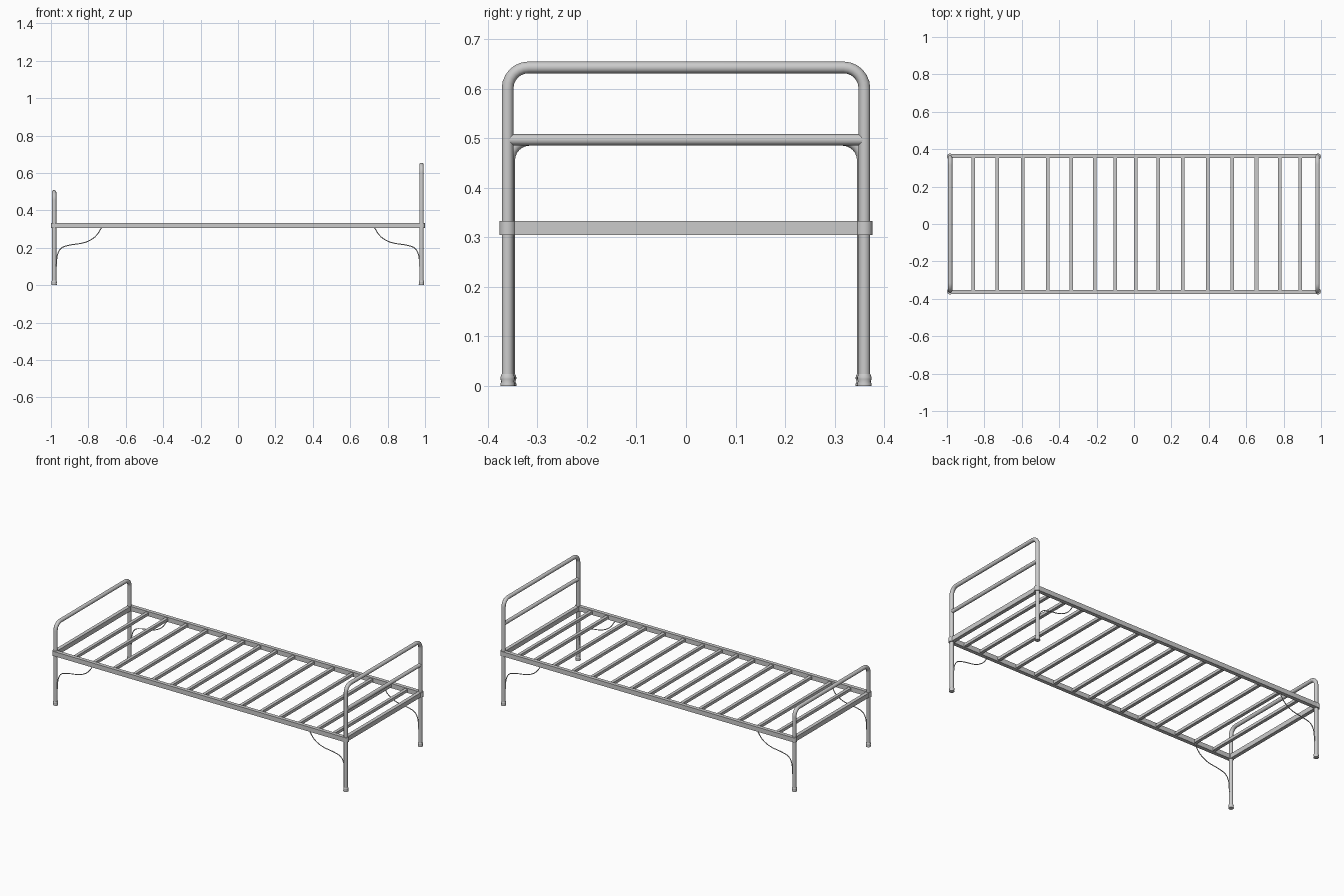
import bpy, bmesh, math
from mathutils import Vector

if "Cube" in bpy.data.objects:
    bpy.data.objects.remove(bpy.data.objects["Cube"])

R = 0.0118          # tube radius
RAIL_Z, RAIL_H = 0.319, 0.028


def smooth(ob, angle=40):
    bpy.ops.object.select_all(action='DESELECT')
    bpy.context.view_layer.objects.active = ob
    ob.select_set(True)
    bpy.ops.object.shade_smooth_by_angle(angle=math.radians(angle))


def box(name, loc, size):
    bpy.ops.mesh.primitive_cube_add(size=1, location=loc)
    ob = bpy.context.object
    ob.name = name
    ob.scale = size
    bpy.ops.object.transform_apply(location=False, rotation=False, scale=True)
    return ob


def tube(name, pts, radius, res=4):
    cu = bpy.data.curves.new(name, 'CURVE')
    cu.dimensions = '3D'
    cu.bevel_depth = radius
    cu.bevel_resolution = res
    cu.use_fill_caps = True
    sp = cu.splines.new('POLY')
    sp.points.add(len(pts) - 1)
    for p, co in zip(sp.points, pts):
        p.co = (*co, 1)
    ob = bpy.data.objects.new(name, cu)
    bpy.context.collection.objects.link(ob)
    bpy.ops.object.select_all(action='DESELECT')
    bpy.context.view_layer.objects.active = ob
    ob.select_set(True)
    bpy.ops.object.convert(target='MESH')
    ob = bpy.context.object
    smooth(ob)
    return ob


def hoop(name, x, y, top, bend=0.042, steps=6):
    # legs and top bar as one bent tube
    arc = []
    for i in range(steps + 1):
        a = math.pi / 2 * i / steps
        arc.append((y - bend + bend * math.cos(a), top - bend + bend * math.sin(a)))
    half = [(y, 0.006)] + arc
    pts = [(x, -py, z) for py, z in half] + [(x, py, z) for py, z in reversed(half)]
    return tube(name, pts, R)


def lathe(name, loc, profile, segs=16):
    bm = bmesh.new()
    rings = [[bm.verts.new((r * math.cos(2 * math.pi * i / segs),
                            r * math.sin(2 * math.pi * i / segs), z))
              for i in range(segs)] for r, z in profile]
    for a, b in zip(rings, rings[1:]):
        for i in range(segs):
            j = (i + 1) % segs
            bm.faces.new((a[i], a[j], b[j], b[i]))
    bm.faces.new(list(reversed(rings[0])))
    bm.faces.new(rings[-1])
    me = bpy.data.meshes.new(name)
    bm.to_mesh(me)
    bm.free()
    ob = bpy.data.objects.new(name, me)
    ob.location = loc
    bpy.context.collection.objects.link(ob)
    smooth(ob)
    return ob


def catmull(pts, n=5):
    p = [Vector(q) for q in pts]
    p = [2 * p[0] - p[1]] + p + [2 * p[-1] - p[-2]]
    out = []
    for a, b, c, d in zip(p, p[1:], p[2:], p[3:]):
        for i in range(n):
            t = i / n
            out.append(0.5 * (2 * b + (c - a) * t + (2 * a - 5 * b + 4 * c - d) * t * t
                              + (3 * b - a - 3 * c + d) * t ** 3))
    return out + [p[-2]]


# head and foot hoops, with the extra bar in the headboard
HEAD_X, FOOT_X = 0.981, -0.983
hoop("headboard_hoop", HEAD_X, 0.360, 0.643)
hoop("footboard_hoop", FOOT_X, 0.357, 0.497)
tube("headboard_middle_bar", [(HEAD_X, -0.36, 0.497), (HEAD_X, 0.36, 0.497)], 0.0112)

# bed frame rails
for s, n in ((-1, "front"), (1, "back")):
    box(n + "_side_rail", (0, s * 0.364, RAIL_Z), (1.965, 0.023, RAIL_H))
for x, n in ((HEAD_X, "head"), (FOOT_X, "foot")):
    box(n + "_end_rail", (x, 0, RAIL_Z), (0.022, 0.71, RAIL_H))

# cross slats
SLATS = [-0.86, -0.73, -0.595, -0.46, -0.335, -0.21, -0.10, 0.01,
         0.13, 0.26, 0.395, 0.525, 0.655, 0.78, 0.89]
for x in SLATS:
    box("slat", (x, 0, RAIL_Z), (0.019, 0.72, 0.017))

# collars, ribbed feet and curved wire braces at each leg
FOOT = [(0.0145, 0), (0.0148, 0.004), (0.0128, 0.009), (0.0145, 0.014),
        (0.0145, 0.018), (0.0122, 0.024)]
COLLAR = [(0.0165, -RAIL_H / 2), (0.0165, RAIL_H / 2)]
BRACE = [(0.971, 0.10), (0.966, 0.16), (0.945, 0.198), (0.90, 0.214),
         (0.82, 0.228), (0.765, 0.258), (0.727, 0.31)]
for x, y in ((HEAD_X, 0.360), (FOOT_X, 0.357)):
    sx = math.copysign(1, x)
    for sy in (-1, 1):
        lathe("leg_foot", (x, sy * y, 0), FOOT)
        lathe("leg_collar", (math.copysign(0.9835, x), sy * 0.360, RAIL_Z), COLLAR)
        tube("leg_brace", catmull([(sx * px, sy * 0.357, z) for px, z in BRACE]), 0.0026, 2)
